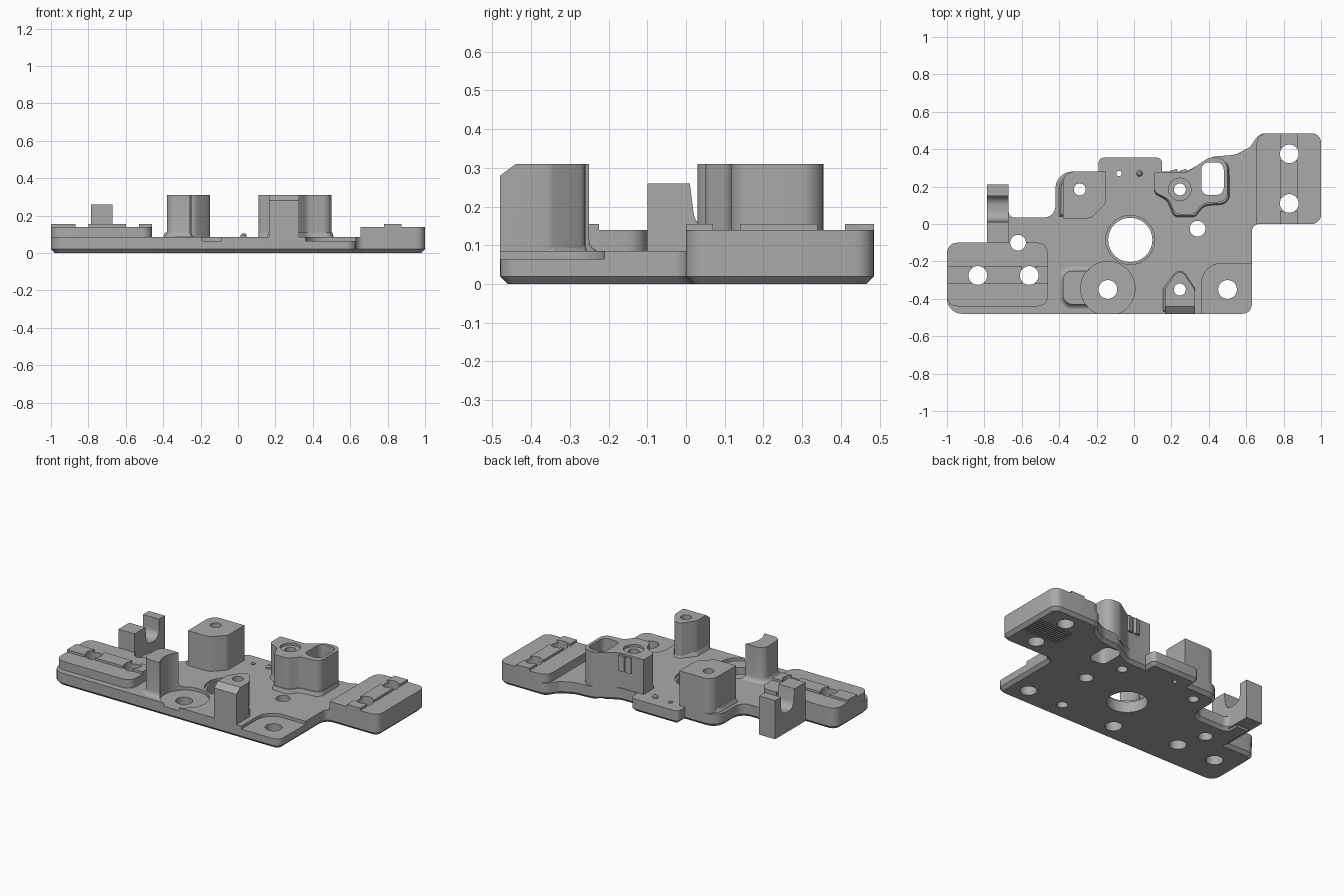
import bpy, bmesh, math
from mathutils import Vector

cube = bpy.data.objects.get("Cube")
if cube:
    bpy.data.objects.remove(cube, do_unlink=True)

GREY = (0.40, 0.40, 0.40, 1)
metal = bpy.data.materials.new("machined grey")
metal.use_nodes = True
metal.diffuse_color = GREY
bsdf = next(n for n in metal.node_tree.nodes if n.type == "BSDF_PRINCIPLED")
bsdf.inputs["Base Color"].default_value = GREY


def rounded(points):
    """Counter-clockwise outline; each corner is (x, y) or (x, y, radius)."""
    out = []
    for i, p in enumerate(points):
        c = Vector(p[:2])
        r = p[2] if len(p) > 2 else 0
        if not r:
            out.append(c)
            continue
        a = (Vector(points[i - 1][:2]) - c).normalized()
        b = (Vector(points[(i + 1) % len(points)][:2]) - c).normalized()
        half = a.angle(b) / 2
        d = r / math.tan(half)
        mid = c + (a + b).normalized() * (r / math.sin(half))
        v0, v1 = c + a * d - mid, c + b * d - mid
        ang = v0.angle_signed(v1)
        steps = max(2, int(abs(ang) / 0.2))
        a0 = math.atan2(v0.y, v0.x)
        for k in range(steps + 1):
            t = a0 - ang * k / steps
            out.append(mid + Vector((math.cos(t), math.sin(t))) * r)
    return out


def circle(x, y, r, n=40):
    return [Vector((x + r * math.cos(2 * math.pi * k / n),
                    y + r * math.sin(2 * math.pi * k / n))) for k in range(n)]


def rect(x0, x1, y0, y1, r=0):
    return rounded([(x0, y0, r), (x1, y0, r), (x1, y1, r), (x0, y1, r)])


def grow(pts, d):
    out = []
    for i, p in enumerate(pts):
        a = (p - pts[i - 1]).normalized()
        b = (pts[(i + 1) % len(pts)] - p).normalized()
        na, nb = Vector((a.y, -a.x)), Vector((b.y, -b.x))
        out.append(p + (na + nb) * (d / max(0.5, 1 + na.dot(nb))))
    return out


def add_prism(bm, pts, rings, along_x=False):
    """Stack the outline at (height, offset) rings and cap both ends."""
    loops = []
    for h, off in rings:
        flat = grow(pts, off) if off else pts
        loops.append([bm.verts.new((h, p.x, p.y) if along_x else (p.x, p.y, h)) for p in flat])
    n = len(pts)
    for lo, hi in zip(loops, loops[1:]):
        for i in range(n):
            j = (i + 1) % n
            bm.faces.new((lo[i], lo[j], hi[j], hi[i]))
    bm.faces.new(loops[0][::-1])
    bm.faces.new(loops[-1])


def finish(name, bm, cutters=(), helper=False):
    bmesh.ops.recalc_face_normals(bm, faces=bm.faces[:])
    me = bpy.data.meshes.new(name)
    bm.to_mesh(me)
    bm.free()
    me.materials.append(metal)
    ob = bpy.data.objects.new(name, me)
    bpy.context.collection.objects.link(ob)
    if helper:
        ob.hide_render = True
        ob.hide_viewport = True
        return ob
    for c in cutters:
        m = ob.modifiers.new("cut", "BOOLEAN")
        m.operation, m.solver, m.object = "DIFFERENCE", "EXACT", c
    bpy.ops.object.select_all(action="DESELECT")
    ob.select_set(True)
    bpy.context.view_layer.objects.active = ob
    for m in list(ob.modifiers):
        bpy.ops.object.modifier_apply(modifier=m.name)
    bpy.ops.object.shade_smooth_by_angle(angle=math.radians(35))
    return ob


def part(name, pts, rings, cutters=(), along_x=False, slope=None):
    bm = bmesh.new()
    add_prism(bm, pts, rings, along_x)
    if slope:
        geom = bm.verts[:] + bm.edges[:] + bm.faces[:]
        cut = bmesh.ops.bisect_plane(bm, geom=geom, plane_co=slope[0], plane_no=slope[1], clear_outer=True)
        edges = [e for e in cut["geom_cut"] if isinstance(e, bmesh.types.BMEdge)]
        bmesh.ops.holes_fill(bm, edges=edges)
    return finish(name, bm, cutters)


# Cutters: drilled holes, bore, slot
bm = bmesh.new()
through = [(-.1, 0), (.5, 0)]
for x, y, r in [(-.835, -.275, .05), (-.56, -.275, .05), (.83, .375, .05), (.83, .11, .05),
                (-.62, -.1, .042), (-.14, -.35, .05), (.245, -.35, .032), (.5, -.35, .05),
                (.34, -.025, .042), (-.29, .185, .032), (-.08, .27, .014)]:
    add_prism(bm, circle(x, y, r), through)
add_prism(bm, circle(-.02, -.085, .118, 64), [(-.1, 0), (.07, 0), (.07, .013), (.5, .013)])
add_prism(bm, circle(.245, .185, .032), [(-.1, 0), (.295, 0), (.295, .028), (.5, .028)])
add_prism(bm, rect(.36, .48, .155, .33, .04), through)
holes = finish("hole_cutter", bm, helper=True)

# Cutters: shallow pockets in the plate top
bm = bmesh.new()
pocket = [(.065, 0), (.5, 0)]
add_prism(bm, circle(-.14, -.345, .145, 64), pocket)
add_prism(bm, rounded([(.36, -.5), (.65, -.5), (.65, -.21), (.36, -.21, .11)]), pocket)
pockets = finish("pocket_cutter", bm, helper=True)

# Cutters: grooves under the right pad
bm = bmesh.new()
for k in range(9):
    y = .165 + k * .018
    add_prism(bm, rect(.72, .97, y, y + .009), [(-.05, 0), (.012, 0)])
grooves = finish("groove_cutter", bm, helper=True)

# Base plate with chamfered lower rim
outline = rounded([
    (-1, -.48, .08), (.63, -.48, .05), (.63, 0, .04), (1, 0, .05), (1, .485, .05),
    (.67, .485, .06), (.62, .41, .06), (.54, .37, .1), (.42, .36, .08), (.28, .28, .08),
    (.15, .28), (.15, .355, .03), (-.19, .355, .03), (-.19, .28), (-.42, .28, .09),
    (-.42, .035, .06), (-.67, .035, .03), (-.67, .12), (-.785, .12), (-.785, -.1), (-1, -.1, .06)])
part("base_plate", outline, [(0, -.02), (.02, 0), (.085, 0)], [holes, pockets, grooves])

# Raised mounting pads with broken rails
part("left_pad", rect(-1, -.46, -.44, -.1, .055), [(.08, 0), (.14, 0)], [holes])
part("right_pad", rounded([(.655, 0), (1, 0, .05), (1, .485, .05), (.655, .485, .06)]),
     [(.03, 0), (.14, 0)], [holes])
for k, (a, b) in enumerate([(-1, -.87), (-.8, -.6), (-.53, -.46)]):
    part(f"left_rail_{k + 1}", rect(a, b, -.32, -.225), [(.13, 0), (.155, 0)], [holes])
for k, (a, b) in enumerate([(0, .07), (.14, .34), (.41, .485)]):
    part(f"right_rail_{k + 1}", rect(.78, .875, a, b), [(.13, 0), (.155, 0)], [holes])

# Towers, flared into the plate by a small fillet
R = .028
flare = [(.083, R)] + [(.085 + R * (1 - math.cos(t)), R * (1 - math.sin(t)))
                       for t in (.35, .75, 1.15, math.pi / 2)] + [(.31, 0)]
straight = [(.06, 0), (.31, 0)]
part("rear_left_tower", rounded([(-.38, .03), (-.23, .03, .05), (-.15, .11, .04),
                                 (-.15, .28), (-.38, .28, .06)]), straight, [holes])
part("rear_left_tower_foot", rounded([(-.41, .03), (-.22, .03, .05), (-.15, .11, .04),
                                      (-.15, .27), (-.41, .27, .08)]), [(.06, 0), (.11, -.02)], [holes])
part("front_left_tower", rect(-.38, -.2, -.43, -.25, .05), flare, [pockets])
part("front_tower", rounded([(.165, -.48), (.325, -.48), (.325, -.35, .03), (.265, -.26, .03),
                             (.225, -.26, .03), (.165, -.35, .03)]), straight, [holes],
     slope=((0, -.44, .31), (0, -.6, .8)))
part("front_tower_foot", rounded([(.145, -.479), (.335, -.479), (.335, -.34, .03), (.27, -.245, .03),
                                  (.22, -.245, .03), (.145, -.34, .03)]), [(.06, 0), (.11, -.02)], [holes])
part("rear_right_tower", rounded([
    (.11, .275), (.11, .17, .03), (.19, .13, .05), (.22, .05, .04), (.32, .05, .04),
    (.37, .11, .05), (.5, .12, .05), (.5, .355, .06), (.4, .355, .06), (.28, .275, .05)]),
    straight, [holes])
part("rear_right_tower_foot", rounded([
    (.115, .27), (.1, .16, .03), (.17, .12, .04), (.21, .03, .04), (.33, .03, .04),
    (.38, .09, .05), (.52, .1, .06), (.515, .35, .06), (.4, .35, .06), (.28, .27, .05)]),
    [(.06, 0), (.11, -.015)], [holes])
for k, x in enumerate((.2, .25)):
    part(f"tower_fin_{k + 1}", rounded([(x, .25), (x + .035, .26), (x + .03, .295), (x - .005, .285)]),
         [(.2, 0), (.3, 0)])

# Rear left post with a U-shaped notch
part("notched_post", rounded([(-.1, .01), (.21, .01), (.21, .26), (.15, .26), (.15, .14, .05),
                              (.025, .14, .05), (.01, .26), (-.1, .26)]),
     [(-.785, 0), (-.67, 0)], [holes], along_x=True)

# Locating pin
part("locating_pin", circle(.03, .27, .016, 20), [(.08, 0), (.095, 0), (.105, -.008)])
